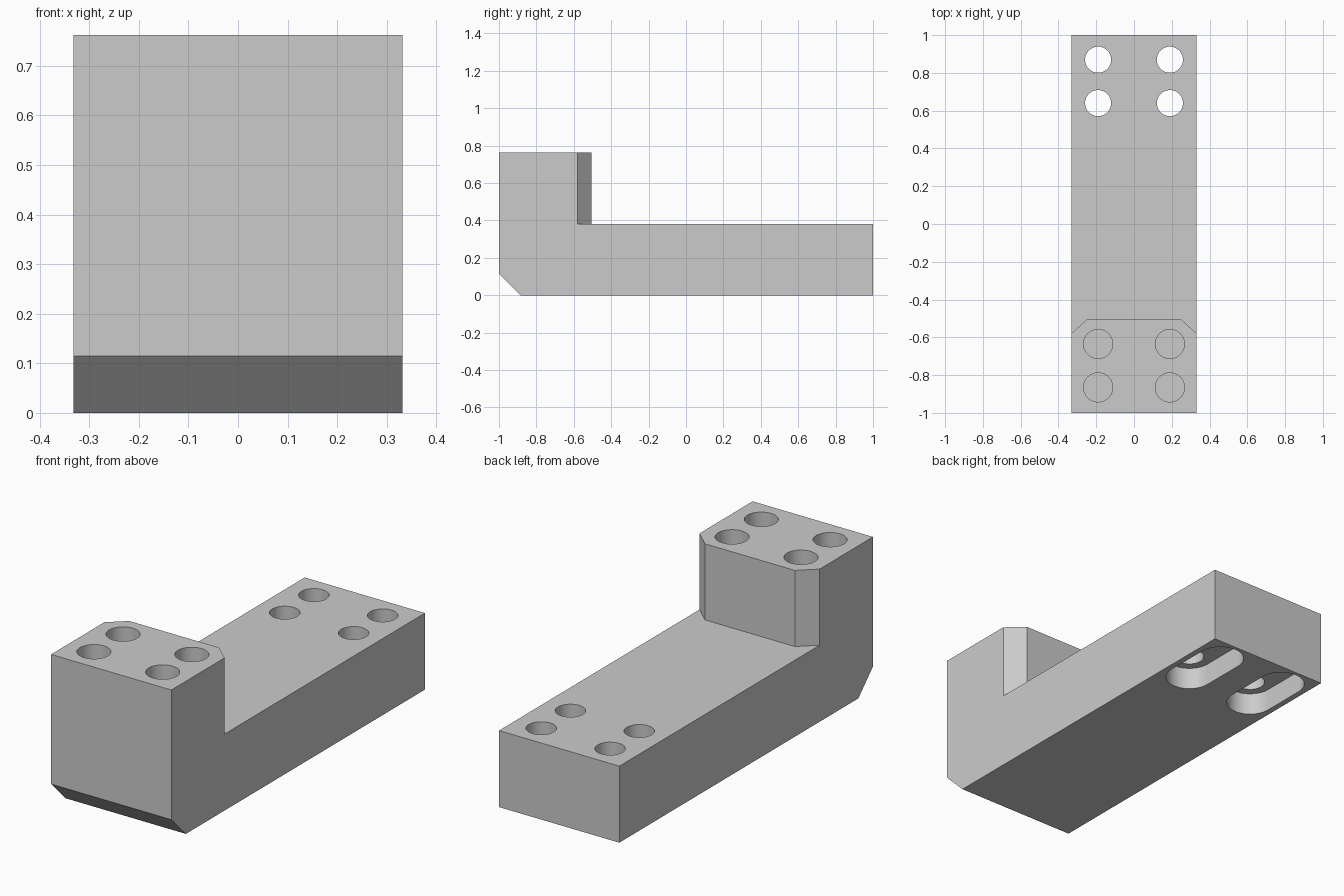
import bpy, bmesh, math

if "Cube" in bpy.data.objects:
    bpy.data.objects.remove(bpy.data.objects["Cube"], do_unlink=True)

HALF_W, BASE_H, TOP_H = 0.332, 0.382, 0.762
HOLE_X = 0.19

grey = bpy.data.materials.new("machined grey")
grey.use_nodes = True
colour = (0.6, 0.6, 0.6, 1)
grey.diffuse_color = colour
grey.node_tree.nodes["Principled BSDF"].inputs["Base Color"].default_value = colour


def prism(name, outline, offset, depth):
    """Extrude a flat outline of 3D points along the depth vector."""
    bm = bmesh.new()
    face = bm.faces.new([bm.verts.new([p + o for p, o in zip(pt, offset)]) for pt in outline])
    new = bmesh.ops.extrude_face_region(bm, geom=[face])["geom"]
    bmesh.ops.translate(bm, vec=depth, verts=[v for v in new if isinstance(v, bmesh.types.BMVert)])
    bmesh.ops.recalc_face_normals(bm, faces=bm.faces)
    mesh = bpy.data.meshes.new(name)
    bm.to_mesh(mesh)
    bm.free()
    mesh.materials.append(grey)
    obj = bpy.data.objects.new(name, mesh)
    bpy.context.collection.objects.link(obj)
    return obj


def slot_outline(radius, length, steps=32):
    """Rounded slot along y; a plain circle when length is zero."""
    points = []
    for end in (0, 1):
        for i in range(steps + (1 if length else 0)):
            a = math.pi * (end + i / steps)
            shift = length / 2 if end == 0 else -length / 2
            points.append((radius * math.cos(a), shift + radius * math.sin(a), 0))
    return points


def cut(target, cutter, operation="DIFFERENCE"):
    """Apply a boolean and discard the helper."""
    mod = target.modifiers.new("boolean", "BOOLEAN")
    mod.operation, mod.solver, mod.object = operation, "EXACT", cutter
    bpy.context.view_layer.objects.active = target
    bpy.ops.object.modifier_apply(modifier=mod.name)
    bpy.data.objects.remove(cutter, do_unlink=True)


# L-shaped body with a chamfered lower front edge
profile = [(0, -1, 0.115), (0, -0.885, 0), (0, 1, 0), (0, 1, BASE_H),
           (0, -0.504, BASE_H), (0, -0.504, TOP_H), (0, -1, TOP_H)]
body = prism("jaw_body", profile, (-HALF_W, 0, 0), (2 * HALF_W, 0, 0))

for side in (-1, 1):
    # Vertical corner chamfers at the back of the upright
    corner = [(side * HALF_W, -0.58, 0), (side * 0.248, -0.504, 0),
              (side * 0.248, -0.45, 0), (side * 0.4, -0.45, 0), (side * 0.4, -0.58, 0)]
    cut(body, prism("corner_cutter", corner, (0, 0, BASE_H), (0, 0, 0.5)))
    x = side * HOLE_X
    # Blind holes in the upright
    for y in (-0.865, -0.635):
        cut(body, prism("blind_cutter", slot_outline(0.077, 0), (x, y, BASE_H), (0, 0, 0.5)))
    # Through holes at the rear, opening into a slot below
    for y in (0.64, 0.87):
        cut(body, prism("through_cutter", slot_outline(0.069, 0), (x, y, -0.1), (0, 0, 0.6)))
    cut(body, prism("slot_cutter", slot_outline(0.112, 0.23), (x, 0.755, -0.1), (0, 0, 0.212)))

# Smooth the bores while keeping edges sharp
bpy.ops.object.select_all(action="DESELECT")
body.select_set(True)
bpy.context.view_layer.objects.active = body
bpy.ops.object.shade_smooth_by_angle(angle=math.radians(30))
